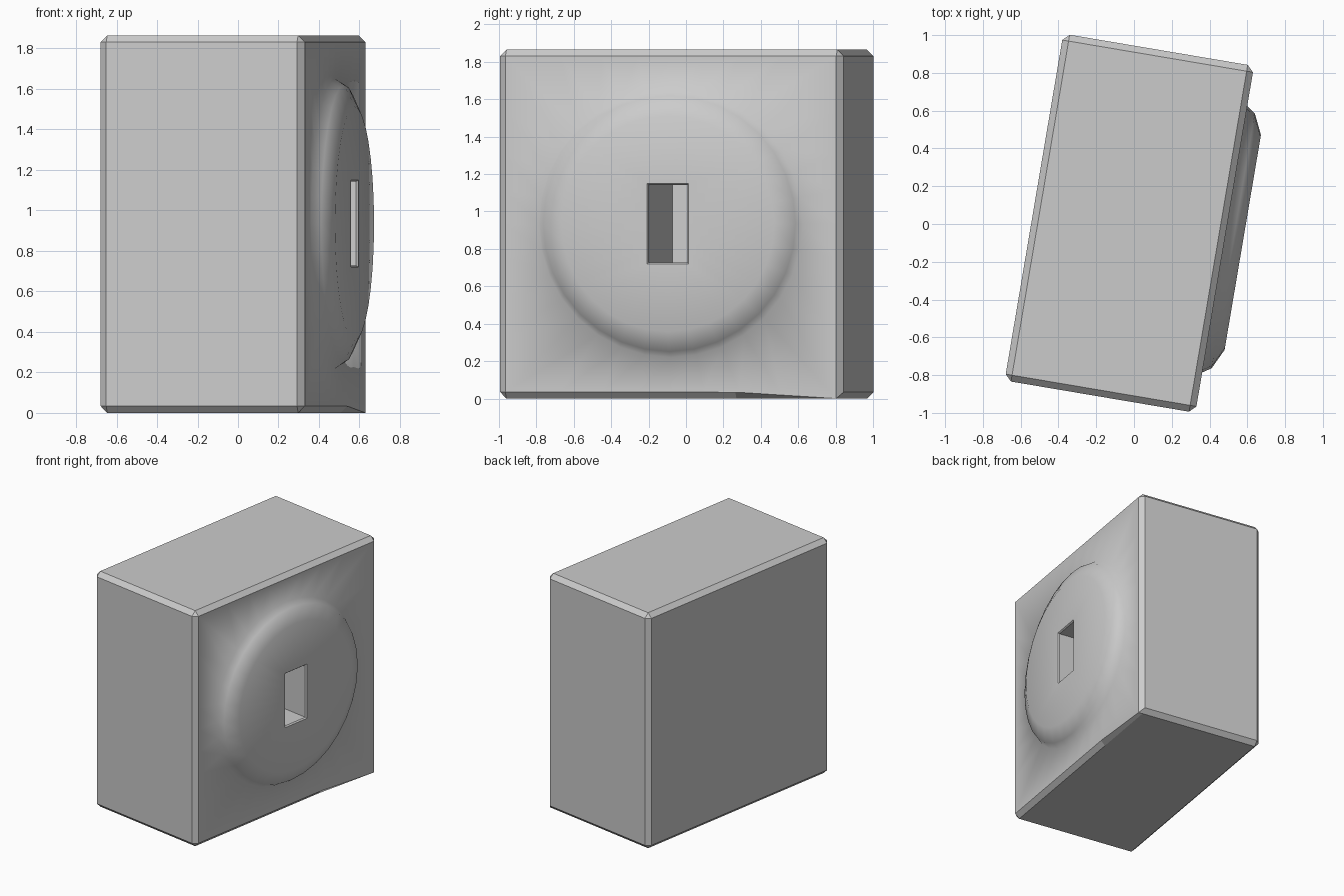
import bpy, bmesh, math
from mathutils import Matrix

if "Cube" in bpy.data.objects:
    bpy.data.objects.remove(bpy.data.objects["Cube"])

X0, X1 = -0.537, 0.487      # back and front of the cabinet, along its own depth axis
HALF, H, B = 0.931, 1.865, 0.034
CZ = 0.935                  # height of the dome centre
SPLIT = 0.35                # where the lower chamfer starts to fade out
N = 32
TURN = Matrix.Rotation(math.radians(-9.6), 4, 'Z')


def finish(bm, name):
    bm.transform(TURN)
    mesh = bpy.data.meshes.new(name)
    bm.to_mesh(mesh)
    bm.free()
    ob = bpy.data.objects.new(name, mesh)
    bpy.context.collection.objects.link(ob)
    return ob


def circle(x, r):
    return [(x, r * math.cos(2 * math.pi * j / N), CZ + r * math.sin(2 * math.pi * j / N))
            for j in range(N)]


def rect(x, hy, hz, cz=CZ):
    pts = []
    for j in range(N):
        c, s = math.cos(2 * math.pi * j / N), math.sin(2 * math.pi * j / N)
        m = max(abs(c), abs(s))
        pts.append((x, hy * c / m, cz + hz * s / m))
    return pts


# Chamfered box body, open where the domed face goes
bm = bmesh.new()
bmesh.ops.create_cube(bm, size=1, matrix=Matrix.Translation(((X0 + X1) / 2, 0, H / 2))
                      @ Matrix.Diagonal((X1 - X0, 2 * HALF, H, 1)))
bmesh.ops.bevel(bm, geom=bm.edges[:], offset=B, segments=1, affect='EDGES', profile=0.5)
bmesh.ops.bisect_plane(bm, geom=bm.verts[:] + bm.edges[:] + bm.faces[:],
                       plane_co=(0, SPLIT, 0), plane_no=(0, 1, 0))
bm.normal_update()
face = [f for f in bm.faces if f.normal.x > 0.99]
bmesh.ops.delete(bm, geom=face, context='FACES')
for v in bm.verts:          # chamfer fades out at one lower corner
    if v.co.x > X1 - 0.01 and v.co.y > SPLIT + 0.1 and v.co.z < 0.1:
        v.co.z = 0
finish(bm, "box_body")

# Face with raised round dome and a deep rectangular slot
outer = []
for x, y, z in rect(X1, HALF - B, H / 2 - B, H / 2):
    if z < B + 0.001 and y > SPLIT:
        z = B * (1 - (y - SPLIT) / (HALF - B - SPLIT))
    outer.append((x, y, z))
rings = [outer,
         circle(X1, 0.715), circle(0.533, 0.684), circle(0.584, 0.577),
         rect(0.584, 0.112, 0.215), rect(0.574, 0.105, 0.207), rect(-0.19, 0.105, 0.207)]
bm = bmesh.new()
loops = [[bm.verts.new(p) for p in ring] for ring in rings]
for i, (a, b) in enumerate(zip(loops, loops[1:])):
    for j in range(N):
        k = (j + 1) % N
        f = bm.faces.new((a[j], a[k], b[k], b[j]))
        f.smooth = i < 4
bm.faces.new(loops[-1])
finish(bm, "domed_face_with_slot")
